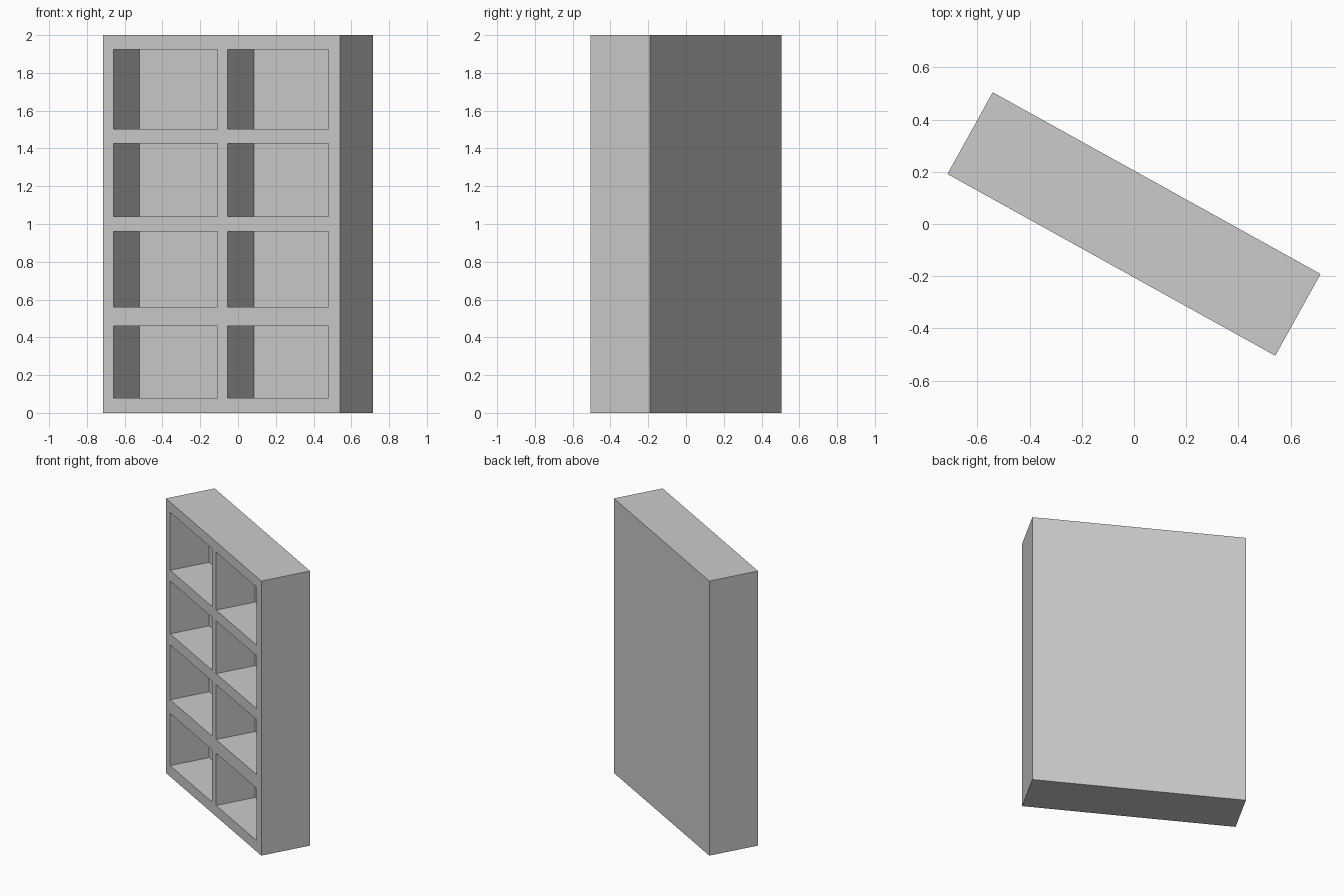
import bpy, bmesh
from math import radians
from mathutils import Vector, Matrix

cube = bpy.data.objects.get("Cube")
if cube:
    bpy.data.objects.remove(cube, do_unlink=True)

WIDTH, DEPTH, HEIGHT = 1.436, 0.358, 2.0
POCKET = 0.287
COLUMNS = [(-0.655, -0.026), (0.037, 0.648)]
ROWS = [(0.08, 0.46), (0.56, 0.96), (1.04, 1.425), (1.503, 1.925)]

grey = bpy.data.materials.new("plain_grey")
grey.use_nodes = True
colour = (0.6, 0.6, 0.6, 1)
grey.diffuse_color = colour
grey.node_tree.nodes["Principled BSDF"].inputs["Base Color"].default_value = colour


def cuts(low, spans, high):
    return [low] + [edge for span in spans for edge in span] + [high]


# Front face as a grid whose odd cells are the compartments
bm = bmesh.new()
xs = cuts(-WIDTH / 2, COLUMNS, WIDTH / 2)
zs = cuts(0, ROWS, HEIGHT)
verts = [[bm.verts.new((x, -DEPTH / 2, z)) for x in xs] for z in zs]
openings = []
for r in range(len(zs) - 1):
    for c in range(len(xs) - 1):
        face = bm.faces.new((verts[r][c], verts[r][c + 1],
                             verts[r + 1][c + 1], verts[r + 1][c]))
        if r % 2 and c % 2:
            openings.append(face)

# Outer sides and closed back
rim = [e for e in bm.edges if e.is_boundary]
sides = bmesh.ops.extrude_edge_only(bm, edges=rim)["geom"]
bmesh.ops.translate(bm, vec=Vector((0, DEPTH, 0)),
                    verts=[g for g in sides if isinstance(g, bmesh.types.BMVert)])
bmesh.ops.contextual_create(bm, geom=[e for e in bm.edges if e.is_boundary])

# Recessed compartments
for face in openings:
    inner = bmesh.ops.extrude_discrete_faces(bm, faces=[face])["faces"][0]
    bmesh.ops.translate(bm, vec=Vector((0, POCKET, 0)), verts=inner.verts)

# Tidy coplanar strips, then turn the case on its base
bmesh.ops.dissolve_limit(bm, angle_limit=radians(1), verts=bm.verts, edges=bm.edges)
bmesh.ops.recalc_face_normals(bm, faces=bm.faces)
bm.transform(Matrix.Rotation(radians(-29), 4, 'Z'))

mesh = bpy.data.meshes.new("shelf_unit")
bm.to_mesh(mesh)
bm.free()
mesh.materials.append(grey)
shelf = bpy.data.objects.new("shelf_unit", mesh)
bpy.context.collection.objects.link(shelf)
